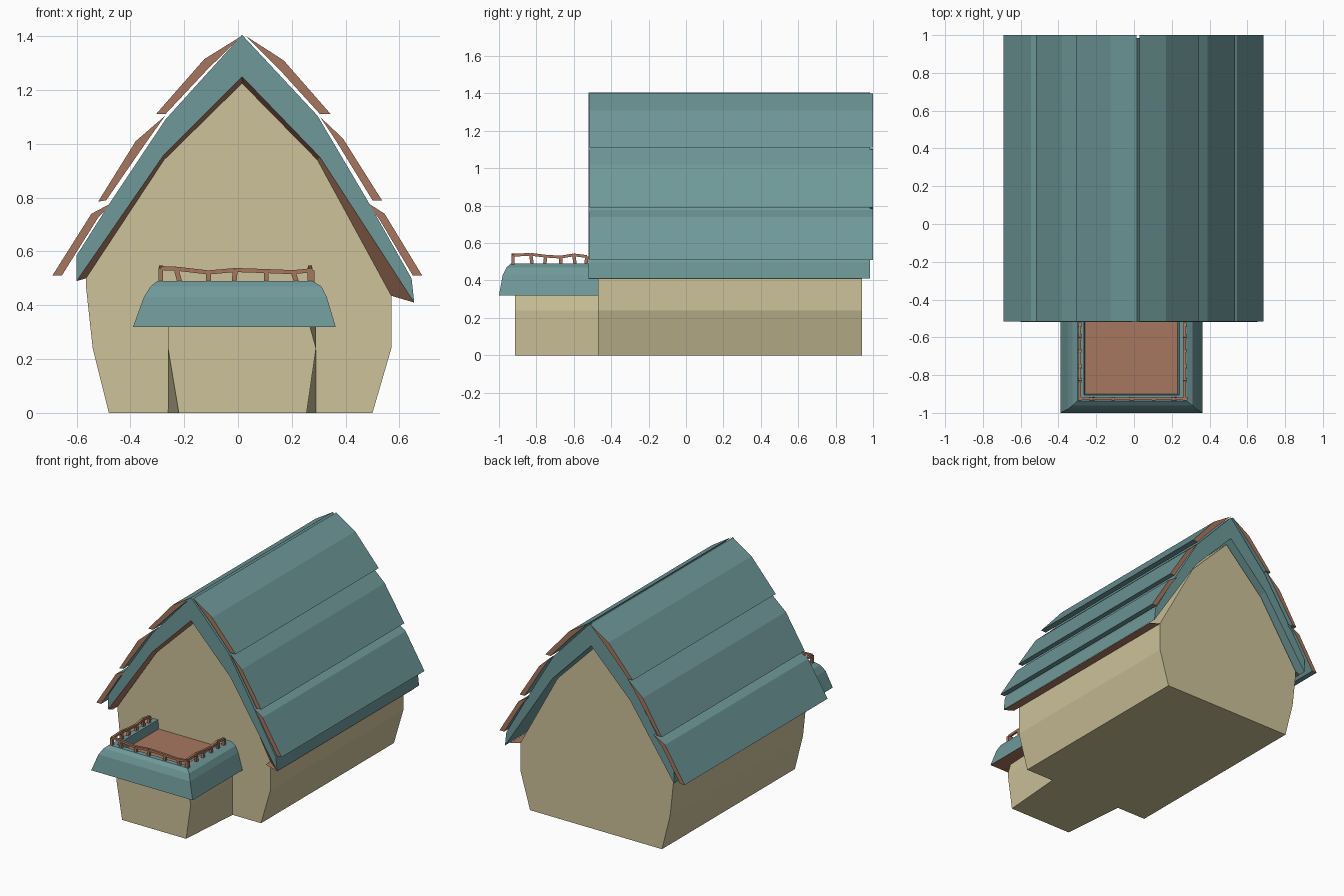
import bpy, bmesh
from mathutils import Vector

if "Cube" in bpy.data.objects:
    bpy.data.objects.remove(bpy.data.objects["Cube"])


def material(name, rgb):
    m = bpy.data.materials.new(name)
    m.diffuse_color = (*rgb, 1)
    m.use_nodes = True
    m.node_tree.nodes["Principled BSDF"].inputs["Base Color"].default_value = m.diffuse_color
    return m


TAN = material("tan plaster", (0.61, 0.54, 0.32))
TEAL = material("teal roof", (0.158, 0.315, 0.32))
BROWN = material("brown wood", (0.39, 0.186, 0.117))


def build(name, verts, faces, mats, rule=None):
    """Make an object; rule(face) picks the material slot."""
    bm = bmesh.new()
    vs = [bm.verts.new(v) for v in verts]
    for f in faces:
        bm.faces.new([vs[i] for i in f])
    bmesh.ops.recalc_face_normals(bm, faces=bm.faces)
    bm.normal_update()
    if rule:
        for f in bm.faces:
            f.material_index = rule(f)
    me = bpy.data.meshes.new(name)
    bm.to_mesh(me)
    bm.free()
    for m in mats:
        me.materials.append(m)
    ob = bpy.data.objects.new(name, me)
    bpy.context.collection.objects.link(ob)
    return ob


def loft(name, rings, mats, rule=None):
    """Closed skin through rings of equal point count, capped at both ends."""
    n = len(rings[0])
    verts = [v for r in rings for v in r]
    faces = [range(n), range((len(rings) - 1) * n, len(rings) * n)]
    for k in range(len(rings) - 1):
        for i in range(n):
            j = (i + 1) % n
            faces.append((k * n + i, k * n + j, (k + 1) * n + j, (k + 1) * n + i))
    return build(name, verts, faces, mats, rule)


def prism(name, profile, y0, y1, mats, rule=None):
    return loft(name, [[(x, y, z) for x, z in profile] for y in (y0, y1)], mats, rule)


# House walls with slightly crooked gable
gable = [(0.57, 0.435), (0.295, 0.94), (0.015, 1.225), (-0.275, 0.94), (-0.565, 0.50)]
prism("house_walls", gable + [(-0.565, 0.47), (-0.54, 0.24), (-0.48, 0), (0.50, 0), (0.57, 0.24)],
      -0.47, 0.94, [TAN])

# Main roof slab
inner = [(0.655, 0.41), (0.305, 0.95), (0.015, 1.25), (-0.275, 0.96), (-0.60, 0.49)]
outer = [(-0.60, 0.585), (-0.47, 0.79), (-0.27, 1.09), (0.015, 1.405),
         (0.295, 1.105), (0.475, 0.80), (0.645, 0.50)]
prism("roof_slab", inner + outer, -0.52, 0.985, [TEAL])

# Brown lining under the front overhang and along the eaves
lining_v = [(x, -0.519, z) for x, z in inner] + [(x, -0.471, z) for x, z in gable]
lining_f = [(i, i + 1, i + 6, i + 5) for i in range(4)]
for i in (0, 4):
    b = len(lining_v)
    for x, z in (inner[i], gable[i]):
        lining_v += [(x, -0.52, z - 0.002), (x, 0.94, z - 0.002)]
    lining_f.append((b, b + 1, b + 3, b + 2))
build("roof_lining", lining_v, lining_f, [BROWN])

# Overlapping roof boards: teal with brown end grain
boards = {
    "right_top": [(0.03, 1.40), (0.17, 1.31), (0.345, 1.11), (0.305, 1.11), (0.155, 1.275)],
    "right_middle": [(0.305, 1.10), (0.39, 1.02), (0.535, 0.79), (0.50, 0.79), (0.365, 1.01)],
    "right_bottom": [(0.475, 0.785), (0.545, 0.74), (0.685, 0.51), (0.65, 0.51), (0.525, 0.72)],
    "left_top": [(0.012, 1.40), (-0.125, 1.315), (-0.305, 1.11), (-0.27, 1.11), (-0.115, 1.275)],
    "left_middle": [(-0.27, 1.105), (-0.38, 1.01), (-0.52, 0.785), (-0.49, 0.79), (-0.345, 1.0)],
    "left_bottom": [(-0.46, 0.785), (-0.545, 0.74), (-0.69, 0.51), (-0.655, 0.51), (-0.52, 0.725)],
}
for side, prof in boards.items():
    prism("roof_board_" + side, prof, -0.517, 1.0, [TEAL, BROWN],
          lambda f: 1 if abs(f.normal.y) > 0.9 else 0)


# Porch block, pinched at the front foot
def porch_ring(z, fl, fr):
    return [(fl, -0.915, z), (fr, -0.915, z), (0.29, -0.46, z), (-0.26, -0.46, z)]


loft("porch_walls", [porch_ring(0, -0.22, 0.255), porch_ring(0.24, -0.26, 0.29),
                     porch_ring(0.33, -0.26, 0.265)], [TAN])


# Porch roof with curved skirt and sunken balcony floor
def roof_ring(z, x0, x1, y, back=-0.46):
    return [(x0, y, z), (x1, y, z), (x1, back, z), (x0, back, z)]


loft("porch_roof", [roof_ring(0.32, -0.39, 0.363, -1.0), roof_ring(0.43, -0.35, 0.33, -0.98),
                    roof_ring(0.47, -0.325, 0.31, -0.96), roof_ring(0.49, -0.30, 0.277, -0.937),
                    roof_ring(0.49, -0.265, 0.24, -0.905, -0.462),
                    roof_ring(0.43, -0.26, 0.23, -0.90, -0.463)], [TEAL, BROWN],
     lambda f: 1 if abs(f.normal.z) > 0.9 and f.calc_center_median().z < 0.45 else 0)

# Balcony railing: crooked rails and posts joined into one object
rail_v, rail_f = [], []


def bar(p, q, w):
    p, q = Vector(p), Vector(q)
    d = (q - p).normalized()
    a = d.cross(Vector((0, 0, 1)) if abs(d.z) < 0.7 else Vector((1, 0, 0))).normalized()
    b = d.cross(a)
    base = len(rail_v)
    for c in (p, q):
        for s, t in ((-1, -1), (1, -1), (1, 1), (-1, 1)):
            rail_v.append(c + (a * s + b * t) * w / 2)
    rail_f.extend([[base + i for i in f] for f in (
        (0, 1, 2, 3), (4, 5, 6, 7), (0, 1, 5, 4), (1, 2, 6, 5), (2, 3, 7, 6), (3, 0, 4, 7))])


def railing(tops, lean):
    for i, t in enumerate(tops):
        dx, dy = (lean[i % len(lean)], 0) if tops[0][1] == tops[-1][1] else (0, lean[i % len(lean)])
        bar((t[0] + dx, t[1] + dy, 0.48), t, 0.018)
        if i:
            bar(tops[i - 1], t, 0.015)


railing([(x, -0.925, z) for x, z in zip((-0.287, -0.23, -0.11, -0.01, 0.105, 0.205, 0.275),
                                        (0.538, 0.536, 0.522, 0.531, 0.527, 0.523, 0.53))],
        (0, 0.015, 0, -0.005))
for x in (-0.287, 0.268):
    railing([(x, y, z) for y, z in zip((-0.925, -0.83, -0.75, -0.67, -0.60, -0.53),
                                       (0.535, 0.54, 0.53, 0.525, 0.537, 0.528))],
            (0, 0.008, -0.006))
build("balcony_railing", rail_v, rail_f, [BROWN])
